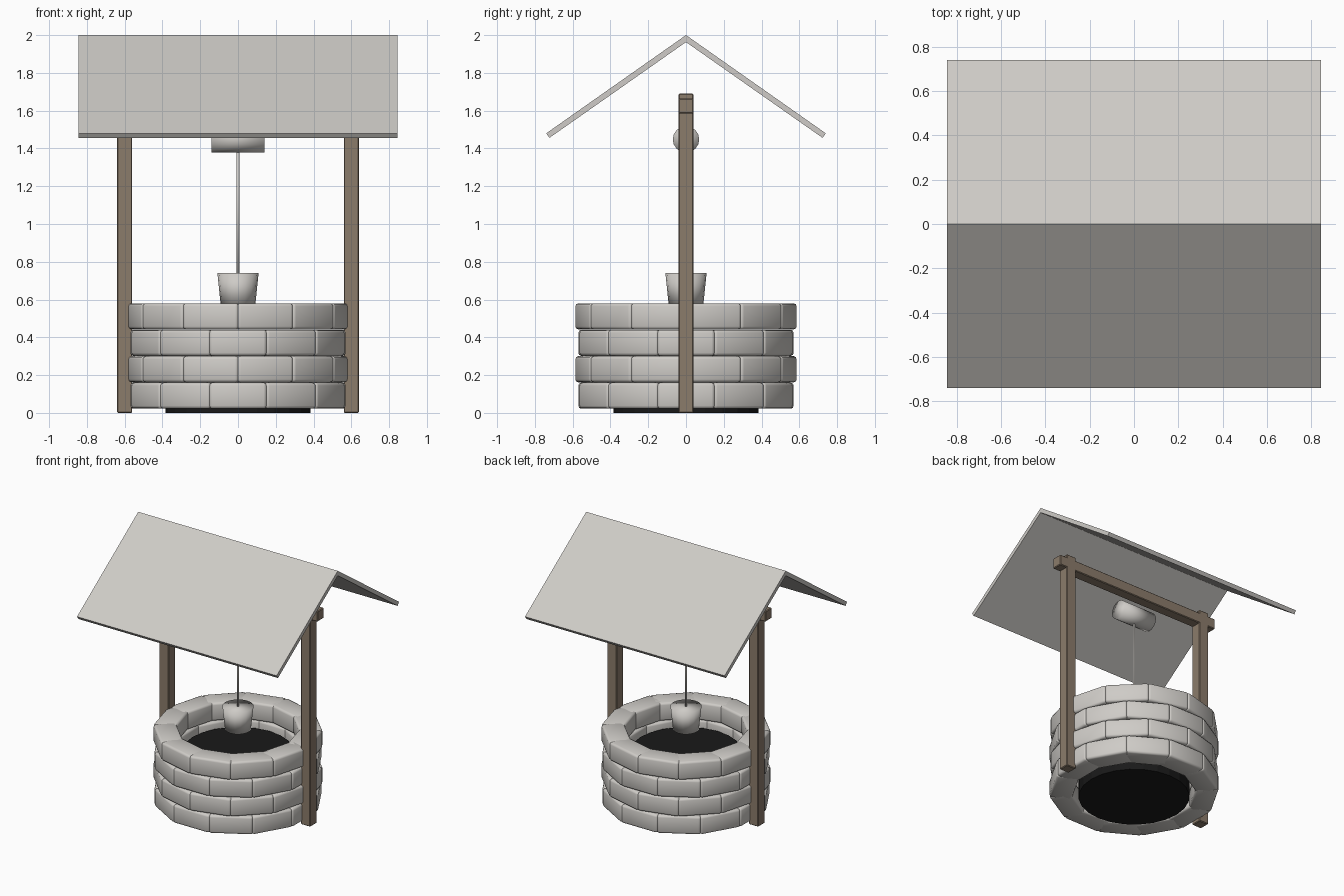
import bpy, bmesh, math
from mathutils import Matrix

if "Cube" in bpy.data.objects:
    bpy.data.objects.remove(bpy.data.objects["Cube"])


def mat(name, rgb):
    m = bpy.data.materials.new(name)
    m.diffuse_color = (*rgb, 1)
    m.use_nodes = True
    m.node_tree.nodes["Principled BSDF"].inputs["Base Color"].default_value = m.diffuse_color
    return m


GREY = mat("pale_stone", (0.62, 0.60, 0.57))
WOOD = mat("brown_wood", (0.26, 0.20, 0.147))
DARK = mat("dark_water", (0.01, 0.01, 0.01))


def add(name, bm, material, smooth=False):
    me = bpy.data.meshes.new(name)
    bmesh.ops.recalc_face_normals(bm, faces=bm.faces[:])
    for f in bm.faces:
        f.smooth = smooth
    bm.to_mesh(me)
    bm.free()
    me.materials.append(material)
    ob = bpy.data.objects.new(name, me)
    bpy.context.collection.objects.link(ob)
    return ob


def box(name, lo, hi, material, bevel, segments=1, smooth=False, turn=0.0):
    bm = bmesh.new()
    size = [h - l for l, h in zip(lo, hi)]
    mid = [(h + l) / 2 for l, h in zip(lo, hi)]
    bmesh.ops.create_cube(bm, size=1, matrix=Matrix.Translation(mid) @ Matrix.Diagonal((*size, 1)))
    bmesh.ops.bevel(bm, geom=bm.edges[:], offset=bevel, segments=segments, profile=0.5, affect='EDGES')
    bm.transform(Matrix.Rotation(turn, 4, 'Z'))
    return add(name, bm, material, smooth)


def cone(name, r1, r2, depth, matrix, material, sides, smooth):
    bm = bmesh.new()
    bmesh.ops.create_cone(bm, cap_ends=True, segments=sides, radius1=r1, radius2=r2,
                          depth=depth, matrix=matrix)
    return add(name, bm, material, smooth)


# stone wall: four staggered courses of twelve rounded blocks
for row in range(4):
    z = 0.022 + row * 0.14
    for i in range(12):
        turn = math.radians(30 * i + (15 if row % 2 else 0))
        box(f"stone_{row + 1}_{i + 1}", (-0.152, -0.57, z), (0.152, -0.41, z + 0.138),
            GREY, 0.016, 2, True, turn)

# dark water filling the shaft
cone("water", 0.385, 0.385, 0.40, Matrix.Translation((0, 0, 0.20)), DARK, 24, False)

# wooden frame
for side, name in ((-1, "left_post"), (1, "right_post")):
    box(name, (side * 0.6 - 0.04, -0.04, 0), (side * 0.6 + 0.04, 0.04, 1.69), WOOD, 0.005)
box("cross_beam", (-0.70, -0.04, 1.585), (0.70, 0.04, 1.665), WOOD, 0.005)

# gable roof: inverted V profile run along x
bm = bmesh.new()
half = [(0.74, 1.48), (0.723, 1.456)]
profile = [(0, 2.0), *half, (0, 1.963), *[(-y, z) for y, z in reversed(half)]]
a, b = [[bm.verts.new((x, y, z)) for y, z in profile] for x in (-0.845, 0.845)]
for i in range(6):
    j = (i + 1) % 6
    bm.faces.new((a[i], a[j], b[j], b[i]))
for ring in (a, b):
    bm.faces.new(ring[0:4])
    bm.faces.new((ring[0], ring[3], ring[4], ring[5]))
add("roof", bm, GREY)

# winding drum, rope and bucket
cone("drum", 0.07, 0.07, 0.28,
     Matrix.Translation((0, 0, 1.448)) @ Matrix.Rotation(math.pi / 2, 4, 'Y'), GREY, 16, True)
cone("rope", 0.008, 0.008, 0.72, Matrix.Translation((0, 0, 1.08)), GREY, 8, True)
cone("bucket", 0.091, 0.109, 0.175, Matrix.Translation((0, 0, 0.6525)), GREY, 16, True)
